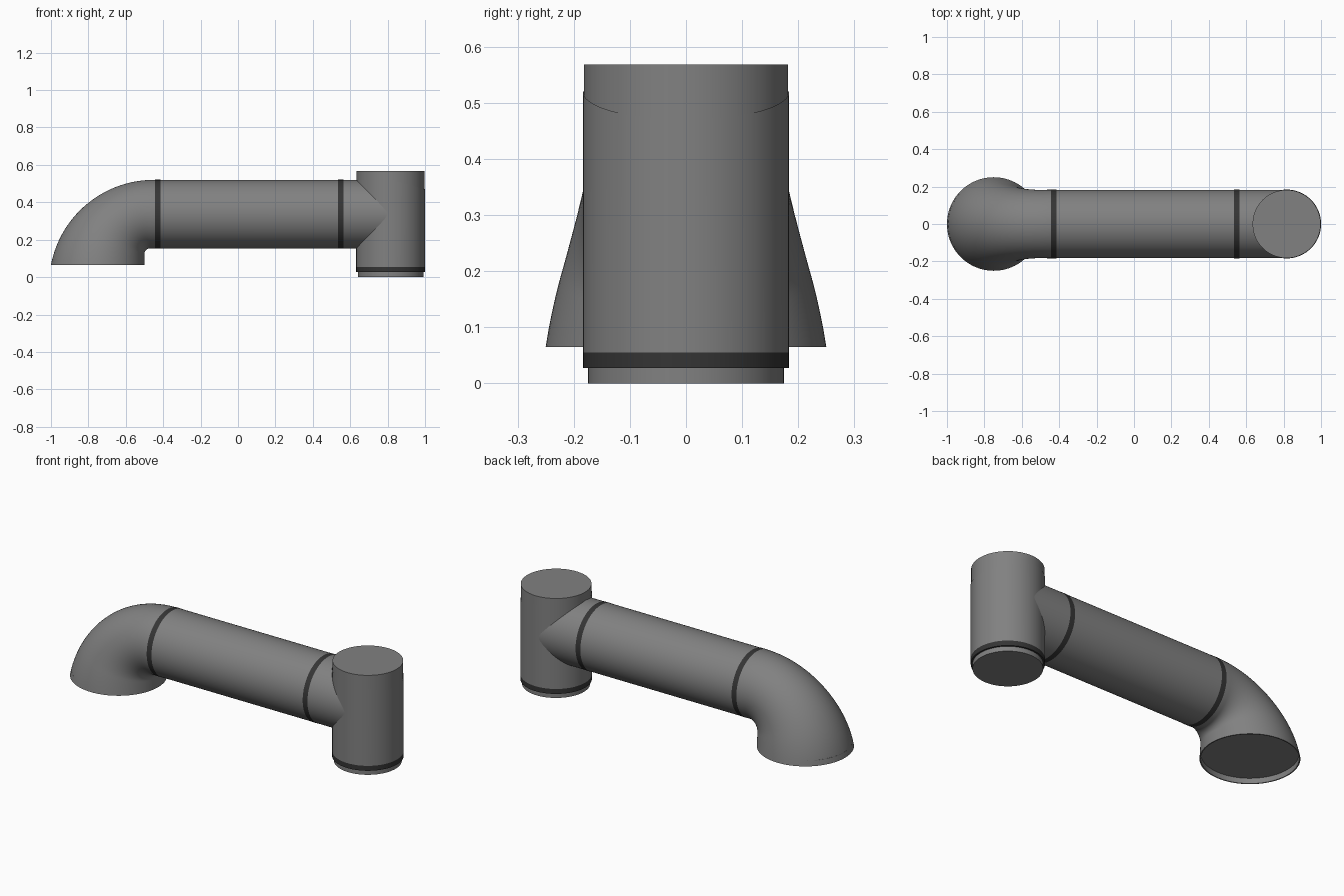
import bpy, bmesh
from math import sin, cos, pi, radians
from mathutils import Vector

SEG = 96
TUBE_R, TUBE_Z = 0.183, 0.337
POST_X, POST_R = 0.816, 0.184

cube = bpy.data.objects.get("Cube")
if cube:
    bpy.data.objects.remove(cube)


def material(name, value):
    m = bpy.data.materials.new(name)
    m.use_nodes = True
    color = (value, value, value, 1)
    m.diffuse_color = color
    m.node_tree.nodes["Principled BSDF"].inputs["Base Color"].default_value = color
    return m


grey = material("mid grey", 0.22)
dark = material("dark grey", 0.035)


def loft(name, rings, mat, caps=True):
    """Skin a list of equal-length point rings."""
    bm = bmesh.new()
    loops = [[bm.verts.new(p) for p in ring] for ring in rings]
    for a, b in zip(loops, loops[1:]):
        for i in range(SEG):
            j = (i + 1) % SEG
            bm.faces.new((a[i], a[j], b[j], b[i]))
    if caps:
        bm.faces.new(loops[0])
        bm.faces.new(loops[-1])
    bmesh.ops.recalc_face_normals(bm, faces=bm.faces)
    me = bpy.data.meshes.new(name)
    bm.to_mesh(me)
    bm.free()
    me.materials.append(mat)
    ob = bpy.data.objects.new(name, me)
    bpy.context.collection.objects.link(ob)
    bpy.ops.object.select_all(action='DESELECT')
    ob.select_set(True)
    bpy.context.view_layer.objects.active = ob
    bpy.ops.object.shade_smooth_by_angle(angle=radians(30))
    return ob


def section(inner, outer):
    """Circle across the xz segment from inner to outer point."""
    p, q = Vector((inner[0], 0, inner[1])), Vector((outer[0], 0, outer[1]))
    mid, half = (p + q) / 2, (q - p) / 2
    side = Vector((0, half.length, 0))
    return [mid + half * cos(2 * pi * i / SEG) + side * sin(2 * pi * i / SEG)
            for i in range(SEG)]


def tube_ring(x, r=TUBE_R):
    return section((x, TUBE_Z - r), (x, TUBE_Z + r))


def post_ring(z, r, slope=0.0):
    ring = []
    for i in range(SEG):
        a = 2 * pi * i / SEG
        ring.append((POST_X + r * cos(a), r * sin(a), z - slope * max(0, cos(a))))
    return ring


def elbow_ring(t):
    # tight fillet then a straight drop inside, wide arc outside
    if t < 0.7:
        a = pi / 2 * (1 + t / 0.7)
        inner = (-0.47 + 0.03 * cos(a), 0.124 + 0.03 * sin(a))
    else:
        inner = (-0.5, 0.124 - 0.059 * (t - 0.7) / 0.3)
    b = radians(90 + 79.2 * t)
    return section(inner, (-0.45 + 0.56 * cos(b), -0.04 + 0.56 * sin(b)))


# Horizontal tube running into a flared, downturned elbow with a recessed mouth
STEPS = 30
rings = [tube_ring(POST_X), tube_ring(-0.42)]
rings += [elbow_ring(i / STEPS) for i in range(STEPS + 1)]
rings += [section((-0.506, z), (-0.994, z)) for z in (0.065, 0.095)]
loft("tube_and_elbow", rings, grey)

# Thin dark bands around the tube
for name, x in (("elbow_band", -0.43), ("post_band", 0.55)):
    loft(name, [tube_ring(x + d, TUBE_R + 0.0008) for d in (-0.015, 0.015)],
         dark, caps=False)

# Upright post: foot, dark ring, sleeve with a slanted top, and cap
loft("post_foot", [post_ring(0, 0.175), post_ring(0.04, 0.175)], grey)
loft("post_ring", [post_ring(0.027, POST_R), post_ring(0.055, POST_R)], dark)
loft("post_sleeve", [post_ring(0.055, POST_R), post_ring(0.52, POST_R, 0.05)],
     grey, caps=False)
loft("post_cap", [post_ring(0.4, 0.182), post_ring(0.568, 0.182)], grey)
